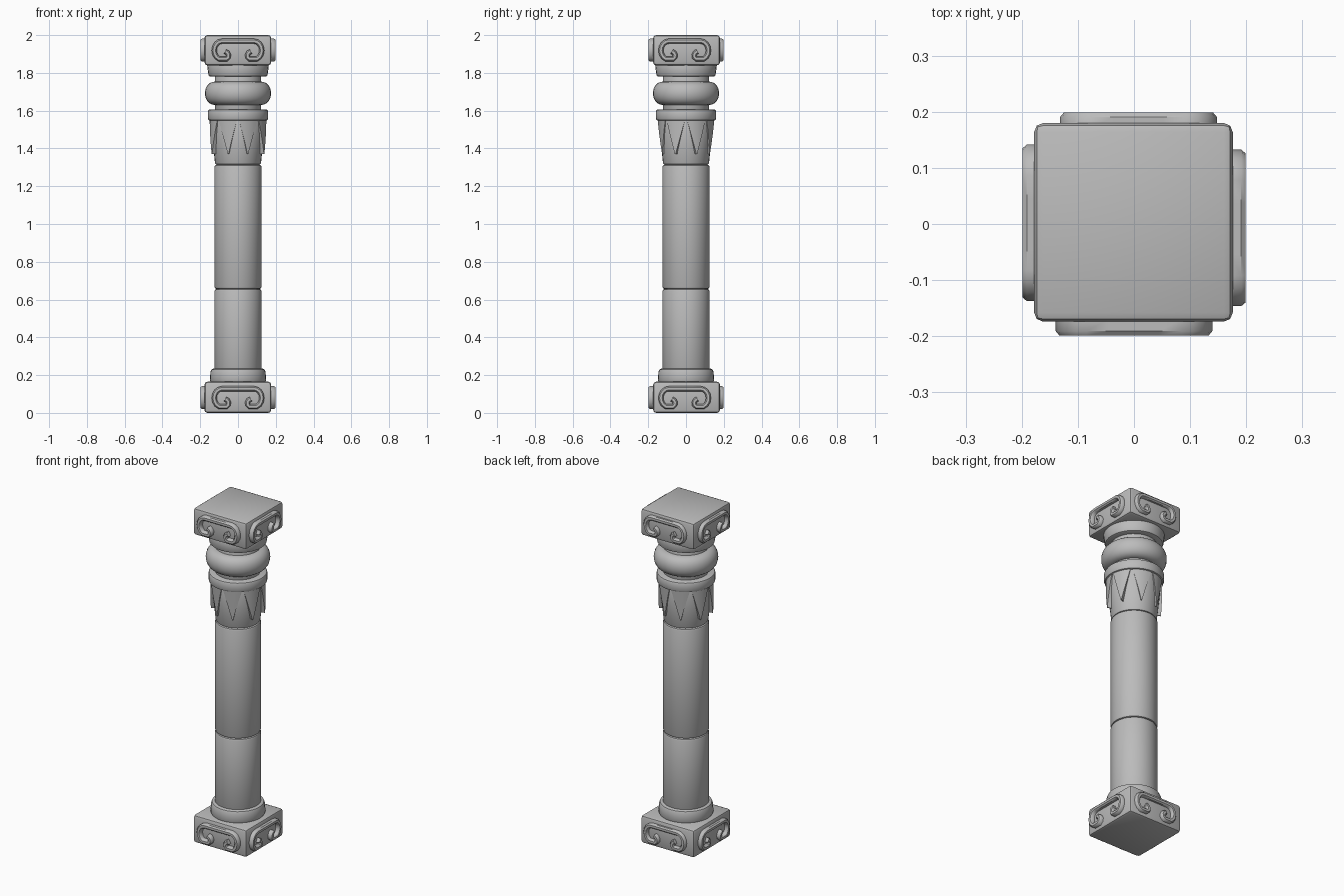
import bpy, bmesh, math
from mathutils import Matrix, Vector

cube = bpy.data.objects.get("Cube")
if cube:
    bpy.data.objects.remove(cube, do_unlink=True)

stone = bpy.data.materials.new("grey_stone")
stone.use_nodes = True
GREY = (0.5, 0.5, 0.5, 1)
stone.diffuse_color = GREY
bsdf = stone.node_tree.nodes["Principled BSDF"]
bsdf.inputs["Base Color"].default_value = GREY
bsdf.inputs["Roughness"].default_value = 0.8


def finish(name, bm, angle=35):
    bmesh.ops.recalc_face_normals(bm, faces=bm.faces)
    mesh = bpy.data.meshes.new(name)
    bm.to_mesh(mesh)
    bm.free()
    mesh.materials.append(stone)
    obj = bpy.data.objects.new(name, mesh)
    bpy.context.collection.objects.link(obj)
    bpy.ops.object.select_all(action="DESELECT")
    obj.select_set(True)
    bpy.context.view_layer.objects.active = obj
    bpy.ops.object.shade_smooth_by_angle(angle=math.radians(angle))
    return obj


def lathe(name, profile, sides=32):
    """Closed solid of revolution from (radius, height) points."""
    bm = bmesh.new()
    rings = []
    for r, z in profile:
        rings.append([bm.verts.new((r * math.cos(a), r * math.sin(a), z))
                      for a in (math.tau * i / sides for i in range(sides))])
    for low, high in zip(rings, rings[1:]):
        for i in range(sides):
            j = (i + 1) % sides
            bm.faces.new((low[i], low[j], high[j], high[i]))
    bm.faces.new(rings[0])
    bm.faces.new(rings[-1])
    return finish(name, bm)


def drum(name, r_low, r_high, z0, z1, edge):
    """Round drum with softened rims."""
    c = edge * 0.3
    return lathe(name, [(r_low - edge, z0), (r_low - c, z0 + c), (r_low, z0 + edge),
                        (r_high, z1 - edge), (r_high - c, z1 - c), (r_high - edge, z1)])


def block(name, z0, z1, half=0.177):
    bm = bmesh.new()
    bmesh.ops.create_cube(bm, size=1)
    bmesh.ops.scale(bm, vec=(2 * half, 2 * half, z1 - z0), verts=bm.verts)
    bmesh.ops.translate(bm, vec=(-0.001, 0.003, (z0 + z1) / 2), verts=bm.verts)
    bmesh.ops.bevel(bm, geom=bm.edges[:], offset=0.016, segments=2,
                    profile=0.5, affect="EDGES")
    return finish(name, bm)


def scroll_path():
    """Bar along the top whose ends curl down, inward and up."""
    half = [Vector((0.0, 0.128)), Vector((0.045, 0.128))]
    for i in range(9):                      # outer turn
        a = math.radians(90 - 22.5 * i)
        half.append(Vector((0.084 + 0.042 * math.cos(a), 0.079 + 0.049 * math.sin(a))))
    for i in range(1, 6):                   # inner hook
        a = math.radians(-90 - 33 * i)
        half.append(Vector((0.074 + 0.024 * math.cos(a), 0.052 + 0.022 * math.sin(a))))
    del half[10]
    return [Vector((-p.x, p.y)) for p in reversed(half[1:])] + half


def scroll(name, z0, turn, shift):
    """Raised ribbon swept along the scroll path on one side of a block."""
    w, back, front = 0.0135, 0.170, 0.199
    section = [(-w, back), (-w, front - 0.008), (-w * 0.5, front),
               (w * 0.5, front), (w, front - 0.008), (w, back)]
    rot = Matrix.Rotation(turn, 3, "Z")
    path = scroll_path()
    bm = bmesh.new()
    rings = []
    for i, p in enumerate(path):
        t = (path[min(i + 1, len(path) - 1)] - path[max(i - 1, 0)]).normalized()
        rings.append([bm.verts.new(rot @ Vector((p.x - t.y * o + shift, -d, z0 + p.y + t.x * o)))
                      for o, d in section])
    for a, b in zip(rings, rings[1:]):
        for k in range(len(section)):
            m = (k + 1) % len(section)
            bm.faces.new((a[k], a[m], b[m], b[k]))
    bm.faces.new(rings[0])
    bm.faces.new(rings[-1])
    return finish(name, bm, 40)


def tooth(name, angle, r_tip, rows=6, cols=6):
    """Pointed leaf hanging from the collar around the flared neck."""
    bm = bmesh.new()
    grid = []
    for i in range(rows + 1):
        t = i / rows
        r, z = 0.150 + (r_tip - 0.150) * t, 1.555 - 0.185 * t
        spread = math.radians(21) * (1 - 0.96 * t)
        row = []
        for k in range(cols + 1):
            a = angle + spread * (2 * k / cols - 1)
            row.append([bm.verts.new((q * math.cos(a), q * math.sin(a), z))
                        for q in (r, r - 0.025)])
        grid.append(row)
    for i in range(rows):
        for k in range(cols):
            quad = (grid[i][k], grid[i][k + 1], grid[i + 1][k + 1], grid[i + 1][k])
            for layer in (0, 1):
                bm.faces.new([v[layer] for v in quad])
    rim = [e for e in bm.edges if e.is_boundary]
    bmesh.ops.bridge_loops(bm, edges=rim)
    return finish(name, bm)


# Square base and cap, each with a scroll on all four sides
for part, z0, z1 in (("base", 0.0, 0.165), ("cap", 1.84, 2.0)):
    block(part + "_block", z0, z1)
    sides = zip(("front", "right", "back", "left"), (0, -0.007, -0.008, -0.002))
    for i, (side, shift) in enumerate(sides):
        scroll(f"{part}_scroll_{side}", z0, i * math.pi / 2, shift)

# Shaft
drum("base_ring", 0.149, 0.146, 0.155, 0.235, 0.018)
drum("lower_shaft", 0.125, 0.125, 0.22, 0.656, 0.012)
drum("upper_shaft", 0.125, 0.125, 0.656, 1.314, 0.012)

# Capital
drum("flared_neck", 0.122, 0.146, 1.314, 1.56, 0.01)
drum("collar", 0.160, 0.160, 1.547, 1.607, 0.012)
drum("core", 0.123, 0.123, 1.59, 1.80, 0.005)
bulge = [(0.115 + 0.060 * math.cos(a) ** 0.8, 1.692 + 0.062 * math.sin(a))
         for a in (math.radians(-88 + 176 * i / 14) for i in range(15))]
lathe("bulge", bulge)
drum("cap_ring", 0.157, 0.163, 1.78, 1.85, 0.012)

# Pointed leaves; those nearest the x axis hang straighter
for i in range(8):
    ang = math.radians(22.5 + 45 * i)
    tooth(f"leaf_{i + 1}", ang, 0.150 if abs(math.cos(ang)) > 0.7 else 0.136)
